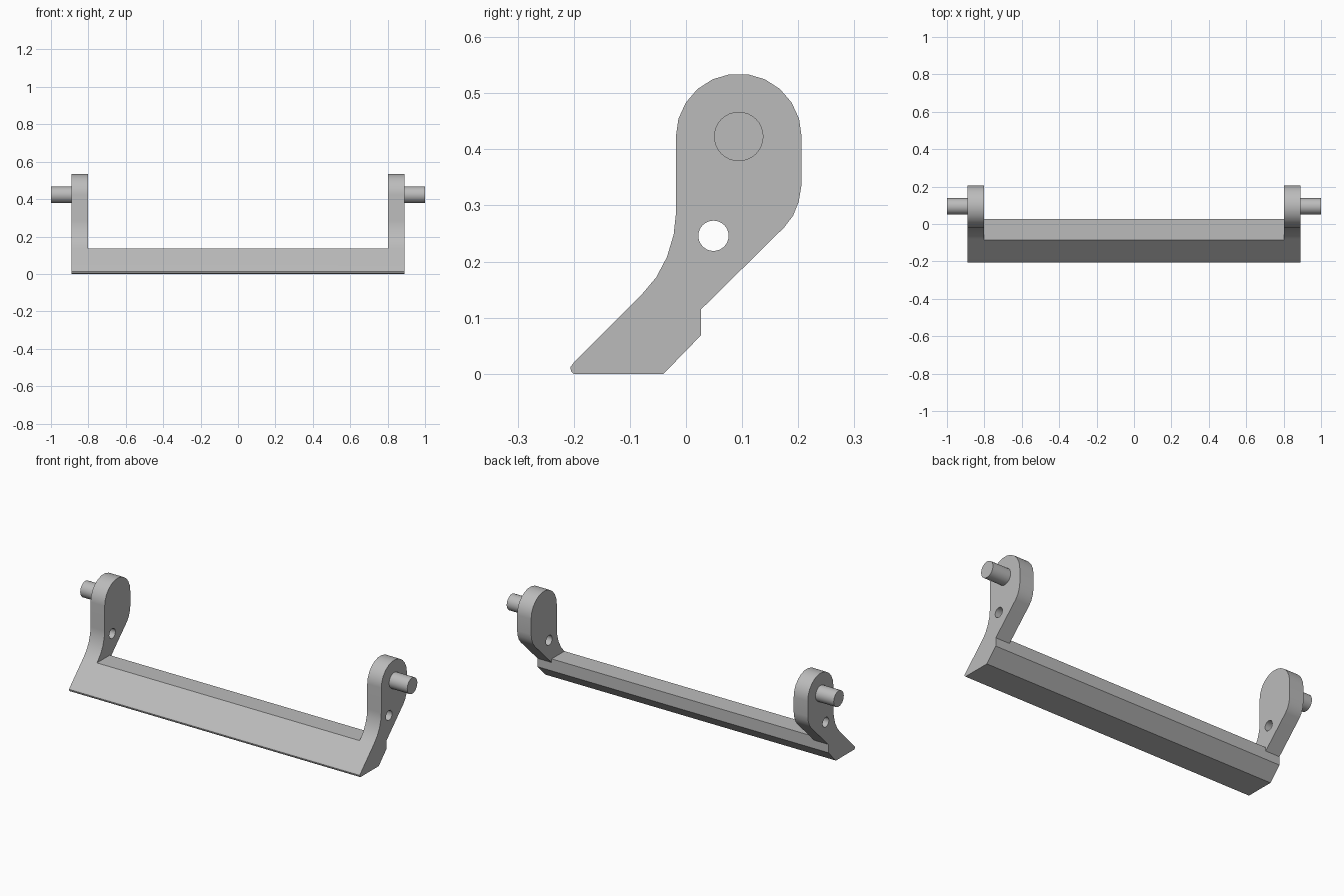
import bpy, bmesh
from math import sin, cos, pi, radians

if "Cube" in bpy.data.objects:
    bpy.data.objects.remove(bpy.data.objects["Cube"], do_unlink=True)

grey = bpy.data.materials.new("light_grey")
grey.use_nodes = True
GREY = (0.5, 0.5, 0.5, 1)
grey.diffuse_color = GREY
grey.node_tree.nodes["Principled BSDF"].inputs["Base Color"].default_value = GREY

PIVOT_Y, PIVOT_Z = 0.094, 0.423
ARM_IN, ARM_OUT = 0.803, 0.889


def circle(cy, cz, r, n, start=0.0, sweep=2 * pi):
    """n steps of an arc in the y-z plane"""
    return [(cy + r * cos(start + sweep * i / n), cz + r * sin(start + sweep * i / n))
            for i in range(n)]


def prism(name, profile, x0, x1):
    """Extrude a y-z profile along x"""
    bm = bmesh.new()
    face = bm.faces.new([bm.verts.new((x0, y, z)) for y, z in profile])
    out = bmesh.ops.extrude_face_region(bm, geom=[face])
    moved = [v for v in out["geom"] if isinstance(v, bmesh.types.BMVert)]
    bmesh.ops.translate(bm, verts=moved, vec=(x1 - x0, 0, 0))
    bmesh.ops.recalc_face_normals(bm, faces=bm.faces)
    mesh = bpy.data.meshes.new(name)
    bm.to_mesh(mesh)
    bm.free()
    mesh.materials.append(grey)
    obj = bpy.data.objects.new(name, mesh)
    bpy.context.collection.objects.link(obj)
    return obj


def activate(obj):
    bpy.ops.object.select_all(action="DESELECT")
    obj.select_set(True)
    bpy.context.view_layer.objects.active = obj


def cut(obj, cutter):
    cutter.hide_render = True
    mod = obj.modifiers.new("cut", "BOOLEAN")
    mod.operation, mod.solver, mod.object = "DIFFERENCE", "EXACT", cutter
    activate(obj)
    bpy.ops.object.modifier_apply(modifier=mod.name)
    bpy.data.objects.remove(cutter, do_unlink=True)


def smooth(obj):
    activate(obj)
    bpy.ops.object.shade_smooth_by_angle(angle=radians(30))
    mod = obj.modifiers.new("even_shading", "WEIGHTED_NORMAL")
    mod.keep_sharp = True


# Bracket: side outline, rounded head first, then front edge, foot and back
outline = circle(PIVOT_Y, PIVOT_Z, 0.112, 11, 0, pi) + [
    (-0.018, PIVOT_Z), (-0.018, 0.285), (-0.022, 0.248), (-0.034, 0.208),
    (-0.053, 0.172), (-0.08, 0.14), (-0.2, 0.02), (-0.206, 0.012),
    (-0.205, 0.005), (-0.2, 0.0), (-0.04, 0.0), (0.027, 0.069),
    (0.027, 0.115), (0.175, 0.261), (0.191, 0.282), (0.201, 0.307),
    (0.206, 0.338)]
bracket = prism("bracket", outline, -ARM_OUT, ARM_OUT)

# Opening between the arms, leaving the low cross bar
opening = [(-0.3, 0.135), (0.027, 0.135), (0.027, 0.09),
           (0.3, 0.09), (0.3, 0.6), (-0.3, 0.6)]
cut(bracket, prism("opening_cutter", opening, -ARM_IN, ARM_IN))

# Small round hole through both arms
cut(bracket, prism("hole_cutter", circle(0.049, 0.246, 0.027, 32), -1.1, 1.1))
smooth(bracket)

# Pivot pins on the outer faces
for side, s in (("left", 1), ("right", -1)):
    smooth(prism(side + "_pivot_pin", circle(PIVOT_Y, PIVOT_Z, 0.044, 32),
                 s * ARM_OUT, s))
